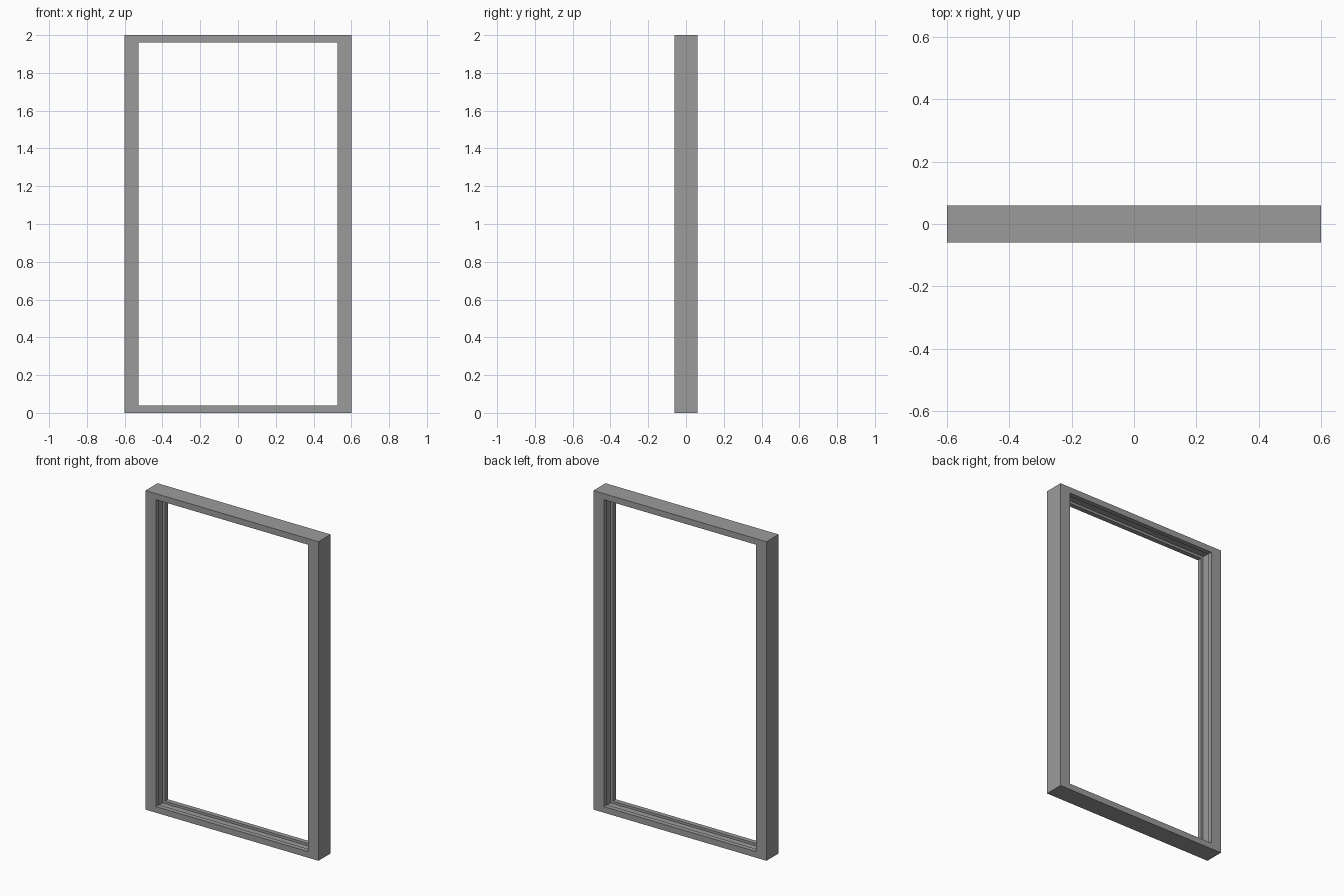
import bpy, bmesh

if "Cube" in bpy.data.objects:
    bpy.data.objects.remove(bpy.data.objects["Cube"])

W, H, D = 0.60, 2.0, 0.06      # half width, height, half depth
OX, OZ = 0.528, 0.038          # opening half width, sill height
GROOVE = 0.015                 # channel depth


def rect(y, hx, z0):
    """Corner loop of a rectangle in the XZ plane."""
    return [(-hx, y, z0), (hx, y, z0), (hx, y, H - z0), (-hx, y, H - z0)]


def ring_sweep(name, rings):
    """Bridge a closed series of rectangular loops into a mitred frame."""
    bm = bmesh.new()
    loops = [[bm.verts.new(p) for p in r] for r in rings]
    for a, b in zip(loops, loops[1:] + loops[:1]):
        for i in range(4):
            j = (i + 1) % 4
            bm.faces.new((a[i], a[j], b[j], b[i]))
    bmesh.ops.recalc_face_normals(bm, faces=bm.faces)
    me = bpy.data.meshes.new(name)
    bm.to_mesh(me)
    bm.free()
    ob = bpy.data.objects.new(name, me)
    bpy.context.collection.objects.link(ob)
    return ob


# Inner profile, front half: flat lip, then a wide central channel
half = [(-D, 0), (-0.03, 0), (-0.03, -GROOVE)]
profile = half + [(-y, t) for y, t in reversed(half)]

# Window frame: inner profile closed by the outer rectangle
rings = [rect(y, OX - t, OZ + t) for y, t in profile]
rings += [rect(D, W, 0), rect(-D, W, 0)]
frame = ring_sweep("window_frame", rings)

# Dark grey finish
mat = bpy.data.materials.new("dark_grey")
mat.diffuse_color = (0.33, 0.33, 0.33, 1)
mat.use_nodes = True
mat.node_tree.nodes["Principled BSDF"].inputs["Base Color"].default_value = mat.diffuse_color
frame.data.materials.append(mat)
